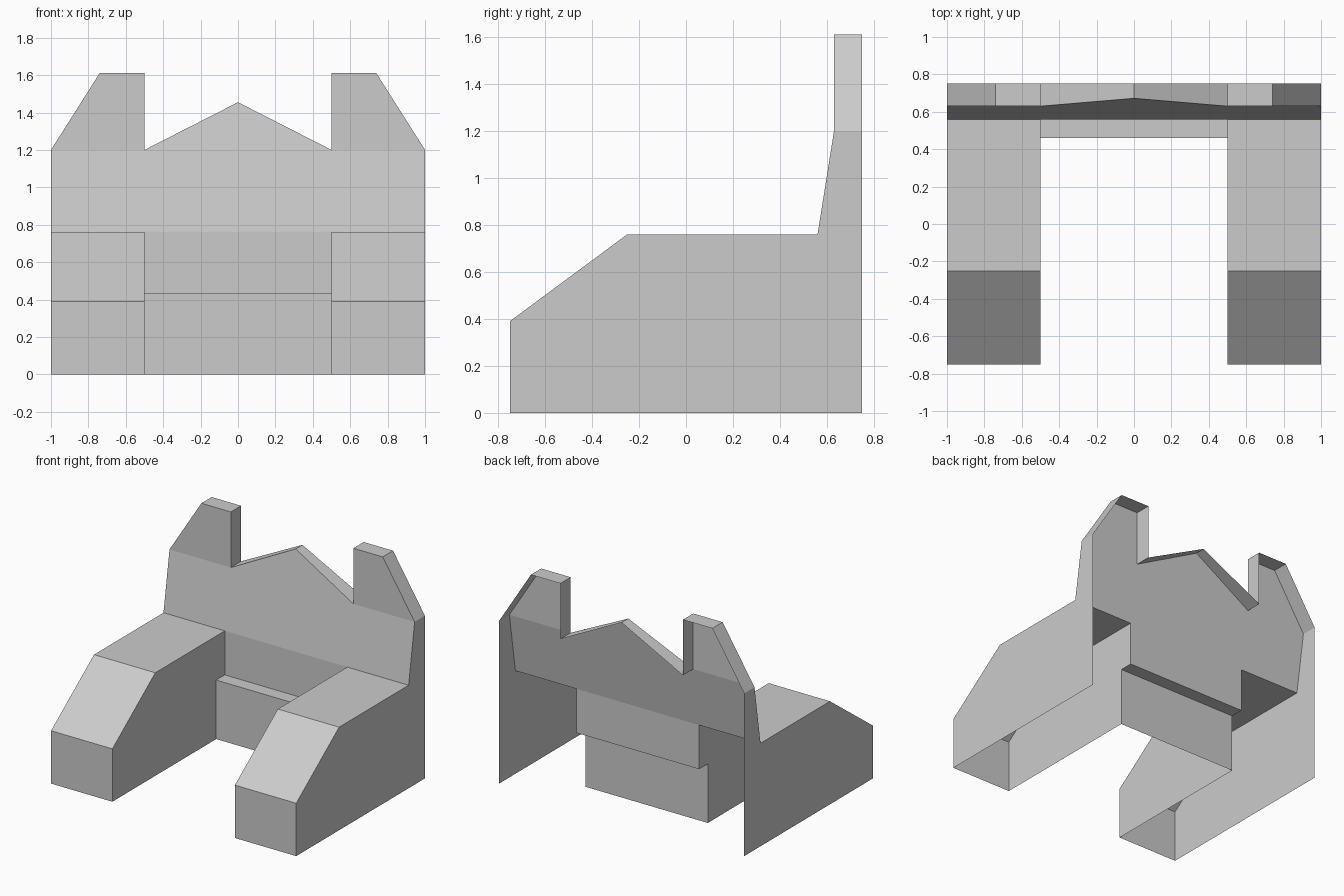
import bpy
import bmesh
from mathutils import Vector

cube = bpy.data.objects.get("Cube")
if cube:
    bpy.data.objects.remove(cube, do_unlink=True)

grey = bpy.data.materials.new("light_grey")
grey.use_nodes = True
colour = (0.6, 0.6, 0.6, 1)
grey.diffuse_color = colour
grey.node_tree.nodes["Principled BSDF"].inputs["Base Color"].default_value = colour

# Shared dimensions
OUT, INN = 1.0, 0.5              # outer and inner x of the arms
FRONT, BACK = -0.75, 0.75
HINGE, POST = 0.56, 0.63         # y of the backrest foot and of the posts
ARM, SHOULDER, TOP = 0.76, 1.2, 1.61
SEAT_Y, SEAT_Z = 0.46, 0.435
APEX = (0, 0.672, 1.455)


def sheets(name, faces, outward):
    """Thin open panels on the +x half, turned outward and mirrored to -x."""
    bm = bmesh.new()
    for pts in faces:
        face = bm.faces.new([bm.verts.new(p) for p in pts])
        face.normal_update()
        if face.normal.dot(Vector(outward)) < 0:
            face.normal_flip()
    bmesh.ops.remove_doubles(bm, verts=bm.verts, dist=0.0001)
    mesh = bpy.data.meshes.new(name)
    bm.to_mesh(mesh)
    bm.free()
    mesh.materials.append(grey)
    obj = bpy.data.objects.new(name, mesh)
    bpy.context.collection.objects.link(obj)
    mirror = obj.modifiers.new("mirror", 'MIRROR')
    mirror.use_axis[0] = True
    return obj


def sweep(start, end):
    """Quads joining two matching paths."""
    return [(start[i], start[i + 1], end[i + 1], end[i]) for i in range(len(start) - 1)]


def at_x(x, profile):
    return [(x, y, z) for y, z in profile]


# Arms: front, slope and top cover, with open back and underside
arm = [(FRONT, 0), (FRONT, 0.39), (-0.25, ARM), (HINGE, ARM)]
sheets("arm_covers", sweep(at_x(INN, arm), at_x(OUT, arm)), (0, -1, 1))

# Outer side panels reach up to the shoulders
outer = arm + [(POST, SHOULDER), (BACK, SHOULDER), (BACK, 0)]
sheets("outer_sides", [at_x(OUT, outer)], (1, 0, 0))

# Inner arm walls stop at the seat step
step = [(SEAT_Y, 0), (SEAT_Y, SEAT_Z), (HINGE, SEAT_Z), (HINGE, ARM)]
sheets("inner_sides", [at_x(INN, arm + step[-2::-1])], (-1, 0, 0))

# Low step and riser between the arms
sheets("seat_step", sweep(at_x(0, step), at_x(INN, step)), (0, -1, 1))

# Leaning backrest with a central peak, and upright posts
notch, shoulder = (INN, POST, SHOULDER), (OUT, POST, SHOULDER)
post_in, post_out = (INN, POST, TOP), (0.74, POST, TOP)
lean = [(0, HINGE, ARM), (INN, HINGE, ARM), (OUT, HINGE, ARM), shoulder, notch, APEX]
post = [notch, shoulder, post_out, post_in]
sheets("backrest_front", [lean, post], (0, -1, 0))

# Rim running back from the edge of the posts and peak
rim = [shoulder, post_out, post_in, notch, APEX]
sheets("backrest_rim", sweep(rim, [(x, BACK, z) for x, y, z in rim]), (-0.1, 0, 1))
